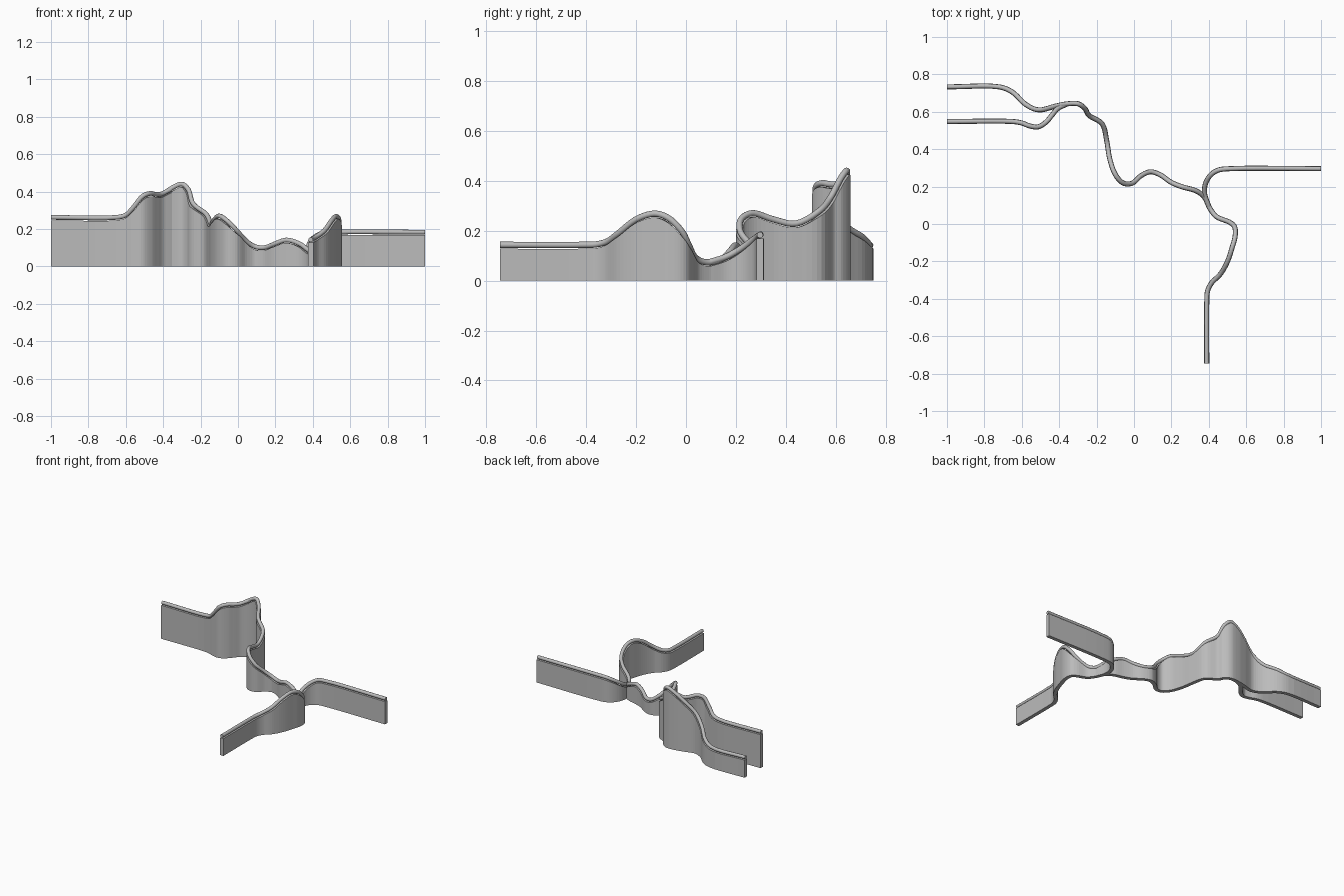
import bpy
import bmesh
import math
from mathutils import Vector

cube = bpy.data.objects.get("Cube")
if cube:
    bpy.data.objects.remove(cube, do_unlink=True)

TUBE_RADIUS = 0.0125
WALL_HALF = 0.0135
TUBE_SIDES = 12
UP = Vector((0, 0, 1))


def make_material(name, value):
    mat = bpy.data.materials.new(name)
    mat.use_nodes = True
    colour = (value, value, value, 1)
    mat.diffuse_color = colour
    mat.node_tree.nodes["Principled BSDF"].inputs["Base Color"].default_value = colour
    return mat


grey = make_material("plain grey", 0.5)


def smooth_path(points, steps=5):
    """Centripetal Catmull-Rom curve through the points."""
    pts = [Vector(p) for p in points]
    pts = [2 * pts[0] - pts[1]] + pts + [2 * pts[-1] - pts[-2]]
    path = []
    for a, b, c, d in zip(pts, pts[1:], pts[2:], pts[3:]):
        ta = 0
        tb = ta + math.sqrt((b - a).length)
        tc = tb + math.sqrt((c - b).length)
        td = tc + math.sqrt((d - c).length)
        for i in range(steps):
            t = tb + (tc - tb) * i / steps
            ab = a.lerp(b, (t - ta) / (tb - ta))
            bc = b.lerp(c, (t - tb) / (tc - tb))
            cd = c.lerp(d, (t - tc) / (td - tc))
            abc = ab.lerp(bc, (t - ta) / (tc - ta))
            bcd = bc.lerp(cd, (t - tb) / (td - tb))
            path.append(abc.lerp(bcd, (t - tb) / (tc - tb)))
    return path + [pts[-2]]


def tube_ring(point, tangent, side):
    lift = side.cross(tangent)
    angles = [math.tau * i / TUBE_SIDES for i in range(TUBE_SIDES)]
    return [point + TUBE_RADIUS * (side * math.cos(a) + lift * math.sin(a)) for a in angles]


def wall_ring(point, tangent, side):
    slope = math.sqrt(max(1 - tangent.z ** 2, 0.2))
    top = point - UP * (TUBE_RADIUS + 0.003) / slope
    foot = Vector((point.x, point.y, 0))
    edge = side * WALL_HALF
    return [foot - edge, foot + edge, top + edge, top - edge]


def sweep(name, path, ring_at, smooth):
    """Loft a cross-section along the path and close both ends."""
    bm = bmesh.new()
    rings = []
    for i, point in enumerate(path):
        tangent = (path[min(i + 1, len(path) - 1)] - path[max(i - 1, 0)]).normalized()
        side = tangent.cross(UP).normalized()
        rings.append([bm.verts.new(v) for v in ring_at(point, tangent, side)])
    for lower, upper in zip(rings, rings[1:]):
        for k in range(len(lower)):
            n = (k + 1) % len(lower)
            bm.faces.new((lower[k], lower[n], upper[n], upper[k]))
    bm.faces.new(rings[0])
    bm.faces.new(rings[-1])
    bmesh.ops.recalc_face_normals(bm, faces=bm.faces)
    for face in bm.faces:
        face.smooth = smooth and len(face.verts) == 4
    mesh = bpy.data.meshes.new(name)
    bm.to_mesh(mesh)
    bm.free()
    mesh.materials.append(grey)
    obj = bpy.data.objects.new(name, mesh)
    bpy.context.collection.objects.link(obj)


# Centre lines of the rail: the long run and its two side branches
main_run = [
    (-1, .733, .145), (-.72, .733, .147), (-.65, .705, .175), (-.58, .64, .22),
    (-.51, .61, .29), (-.42, .63, .37), (-.36, .642, .415), (-.3, .643, .44),
    (-.265, .62, .41), (-.24, .58, .335), (-.17, .535, .28), (-.145, .44, .228),
    (-.13, .35, .245), (-.1, .265, .27), (-.06, .22, .245), (-.01, .218, .195),
    (.04, .26, .14), (.09, .279, .106), (.14, .263, .1), (.2, .222, .122),
    (.26, .198, .141), (.33, .178, .12), (.375, .145, .088), (.405, .085, .073),
    (.44, .04, .09), (.51, .01, .145), (.538, -.015, .195), (.54, -.07, .25),
    (.525, -.125, .268), (.5, -.2, .245), (.46, -.27, .19), (.415, -.315, .157),
    (.393, -.36, .145), (.389, -.42, .143), (.389, -.745, .143),
]
left_branch = [
    (-1, .548, .262), (-.65, .548, .262), (-.6, .54, .275), (-.56, .525, .315),
    (-.51, .52, .375), (-.47, .545, .39), (-.44, .58, .385), (-.41, .615, .387),
    (-.36, .641, .412),
]
right_branch = [
    (.4, .095, .074), (.378, .16, .095), (.382, .215, .125), (.41, .262, .158),
    (.45, .288, .178), (.52, .296, .183), (1, .296, .183),
]

runs = {"main": main_run, "left_branch": left_branch, "right_branch": right_branch}
for name, points in runs.items():
    path = smooth_path(points)
    sweep(name + "_rail", path, tube_ring, True)
    sweep(name + "_wall", path, wall_ring, False)
